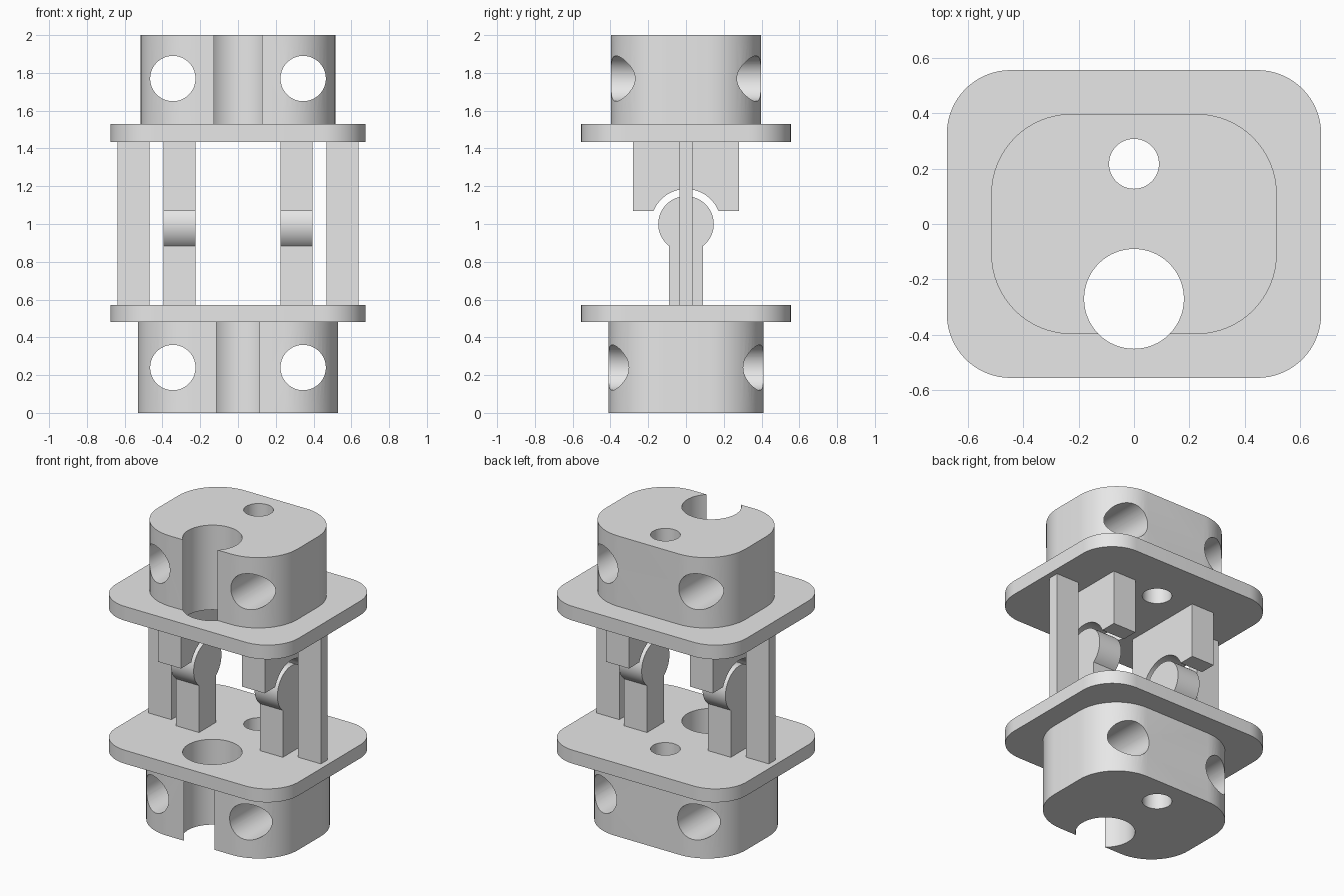
import bpy
import bmesh
from math import sin, cos, pi, asin, acos
from mathutils import Vector

cube = bpy.data.objects.get("Cube")
if cube:
    bpy.data.objects.remove(cube, do_unlink=True)

grey = bpy.data.materials.new("plain_grey")
grey.use_nodes = True
grey.diffuse_color = (0.8, 0.8, 0.8, 1)
grey.node_tree.nodes["Principled BSDF"].inputs["Base Color"].default_value = (0.8, 0.8, 0.8, 1)


def arc(cx, cy, r, a0, a1, n):
    return [(cx + r * cos(a0 + (a1 - a0) * i / n), cy + r * sin(a0 + (a1 - a0) * i / n))
            for i in range(n + 1)]


def extrude(name, profile, place, depth):
    """Extrude a 2D profile; place maps (u, v) to 3D, depth is the sweep vector."""
    bm = bmesh.new()
    face = bm.faces.new([bm.verts.new(place(u, v)) for u, v in profile])
    new = bmesh.ops.extrude_face_region(bm, geom=[face])["geom"]
    bmesh.ops.translate(bm, vec=depth, verts=[g for g in new if isinstance(g, bmesh.types.BMVert)])
    bmesh.ops.recalc_face_normals(bm, faces=bm.faces)
    mesh = bpy.data.meshes.new(name)
    bm.to_mesh(mesh)
    bm.free()
    mesh.materials.append(grey)
    ob = bpy.data.objects.new(name, mesh)
    bpy.context.collection.objects.link(ob)
    return ob


def select(ob):
    bpy.ops.object.select_all(action='DESELECT')
    ob.select_set(True)
    bpy.context.view_layer.objects.active = ob


def smooth(ob):
    select(ob)
    bpy.ops.object.shade_smooth_by_angle(angle=pi / 6)


def rounded_slab(name, hx, hy, r, z0, z1):
    outline = []
    for k, (sx, sy) in enumerate([(1, 1), (-1, 1), (-1, -1), (1, -1)]):
        outline += arc(sx * (hx - r), sy * (hy - r), r, k * pi / 2, (k + 1) * pi / 2, 16)
    return extrude(name, outline, lambda u, v: Vector((u, v, z0)), Vector((0, 0, z1 - z0)))


def cut(ob, cutters):
    select(ob)
    for c in cutters:
        mod = ob.modifiers.new("hole", 'BOOLEAN')
        mod.operation = 'DIFFERENCE'
        mod.solver = 'EXACT'
        mod.object = c
        bpy.ops.object.modifier_apply(modifier=mod.name)


def drill(name, u, v, r, vertical):
    circle = arc(u, v, r, 0, 2 * pi, 64)[:-1]
    if vertical:
        ob = extrude(name, circle, lambda a, b: Vector((a, b, -0.5)), Vector((0, 0, 3)))
    else:
        ob = extrude(name, circle, lambda a, b: Vector((a, -1, b)), Vector((0, 2, 0)))
    ob.hide_render = True
    return ob


# Drilled plates and end blocks
uprights = [drill("large_bore_cutter", 0, -0.27, 0.18, True),
            drill("small_bore_cutter", 0, 0.217, 0.09, True)]
helpers = list(uprights)
slabs = []
for level, plate_z, block, block_z, hole_z in [
        ("lower", (0.48, 0.57), (0.53, 0.41), (0, 0.48), 0.24),
        ("upper", (1.435, 1.53), (0.515, 0.397), (1.53, 2), 1.77)]:
    plate = rounded_slab(level + "_plate", 0.675, 0.555, 0.23, *plate_z)
    body = rounded_slab(level + "_block", *block, 0.29, *block_z)
    cross = [drill("cross_hole_cutter", s * 0.345, hole_z, 0.12, False) for s in (-1, 1)]
    helpers += cross
    cut(plate, uprights)
    cut(body, uprights + cross)
    slabs += [plate, body]
for ob in slabs:
    smooth(ob)
for ob in helpers:
    bpy.data.objects.remove(ob, do_unlink=True)

# Knuckle on a stem, and the socket over it, as (y, z) profiles
LOW, HIGH, PIVOT = 0.57, 1.435, 1.0
a = -acos(0.09 / 0.147)
knuckle = [(-0.09, LOW), (0.09, LOW)] + arc(0, PIVOT, 0.147, a, pi - a, 48)
b = asin(0.07 / 0.185)
socket = [(0.28, PIVOT + 0.07), (0.28, HIGH), (-0.28, HIGH), (-0.28, PIVOT + 0.07)]
socket += arc(0, PIVOT, 0.185, pi - b, b, 32)
post = [(-0.035, LOW), (0.035, LOW), (0.035, HIGH), (-0.035, HIGH)]

for side, s in (("left", 1), ("right", -1)):
    for part, profile, x0 in (("knuckle", knuckle, 0.225), ("socket", socket, 0.225),
                              ("post", post, 0.468)):
        smooth(extrude(side + "_" + part, profile,
                       lambda u, v: Vector((s * x0, u, v)), Vector((s * 0.169, 0, 0))))
